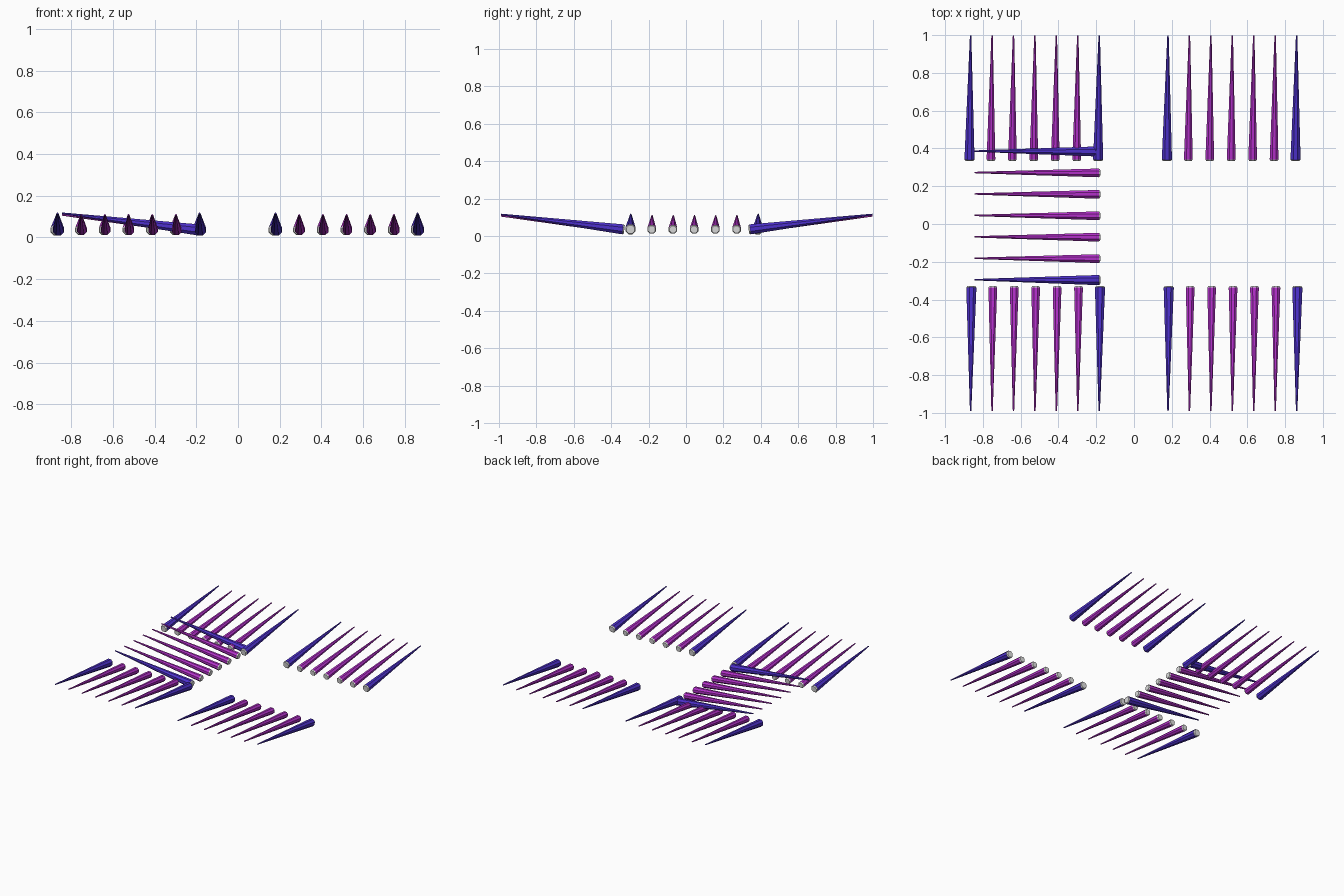
import bpy, bmesh, math
from mathutils import Vector

if "Cube" in bpy.data.objects:
    bpy.data.objects.remove(bpy.data.objects["Cube"])


def material(name, rgb):
    m = bpy.data.materials.new(name)
    m.diffuse_color = (*rgb, 1)
    m.use_nodes = True
    m.node_tree.nodes["Principled BSDF"].inputs["Base Color"].default_value = m.diffuse_color
    return m


BLUE = material("indigo blue", (0.075, 0.03, 0.60))
PURPLE = material("magenta purple", (0.46, 0.03, 0.60))
PALE = material("pale base", (0.75, 0.75, 0.75))
SIDES = 8


def spike(name, base, tip, radius, mat):
    """Low-poly tapered spike with a pale chamfered root."""
    base, tip = Vector(base), Vector(tip)
    axis = (tip - base).normalized()
    side = axis.cross(Vector((0, 0, 1))).normalized()
    up = side.cross(axis)
    # (distance along axis, radius) of each ring
    profile = [(0, radius * 0.8), (0.008, radius), ((tip - base).length, 0.004)]
    bm = bmesh.new()
    rings = []
    for d, r in profile:
        ring = []
        for i in range(SIDES):
            a = 2 * math.pi * (i + 0.5) / SIDES
            ring.append(bm.verts.new(base + axis * d + side * (r * math.cos(a)) + up * (r * math.sin(a))))
        rings.append(ring)
    for k in range(2):
        for i in range(SIDES):
            j = (i + 1) % SIDES
            f = bm.faces.new((rings[k][i], rings[k][j], rings[k + 1][j], rings[k + 1][i]))
            f.material_index = 1 if k == 0 else 0
    bm.faces.new(rings[0]).material_index = 1
    bm.faces.new(rings[2])
    bmesh.ops.recalc_face_normals(bm, faces=bm.faces)
    me = bpy.data.meshes.new(name)
    bm.to_mesh(me)
    bm.free()
    me.materials.append(mat)
    me.materials.append(PALE)
    bpy.context.collection.objects.link(bpy.data.objects.new(name, me))


def row(name, start, step, inner, outer, lean, along_y=True):
    """Seven spikes side by side; the two end ones are blue and thicker."""
    for i in range(7):
        end = i in (0, 6)
        c = start + step * i
        b, t = (c + lean, inner), (c, outer)
        if not along_y:
            b, t = b[::-1], t[::-1]
        spike(f"{name}_spike_{i + 1}", (*b, 0.035), (*t, 0.116 if end else 0.108),
              0.029 if end else 0.025, BLUE if end else PURPLE)


STEP = 0.1135
row("back_left", -0.865, STEP, 0.335, 0.998, -0.006)
row("back_right", 0.18, STEP, 0.335, 0.998, -0.006)
row("front_left", -0.865, STEP, -0.33, -0.99, 0.004)
row("front_right", 0.18, STEP, -0.33, -0.99, 0.004)
row("left_side", -0.295, STEP, -0.18, -0.843, -0.002, along_y=False)
